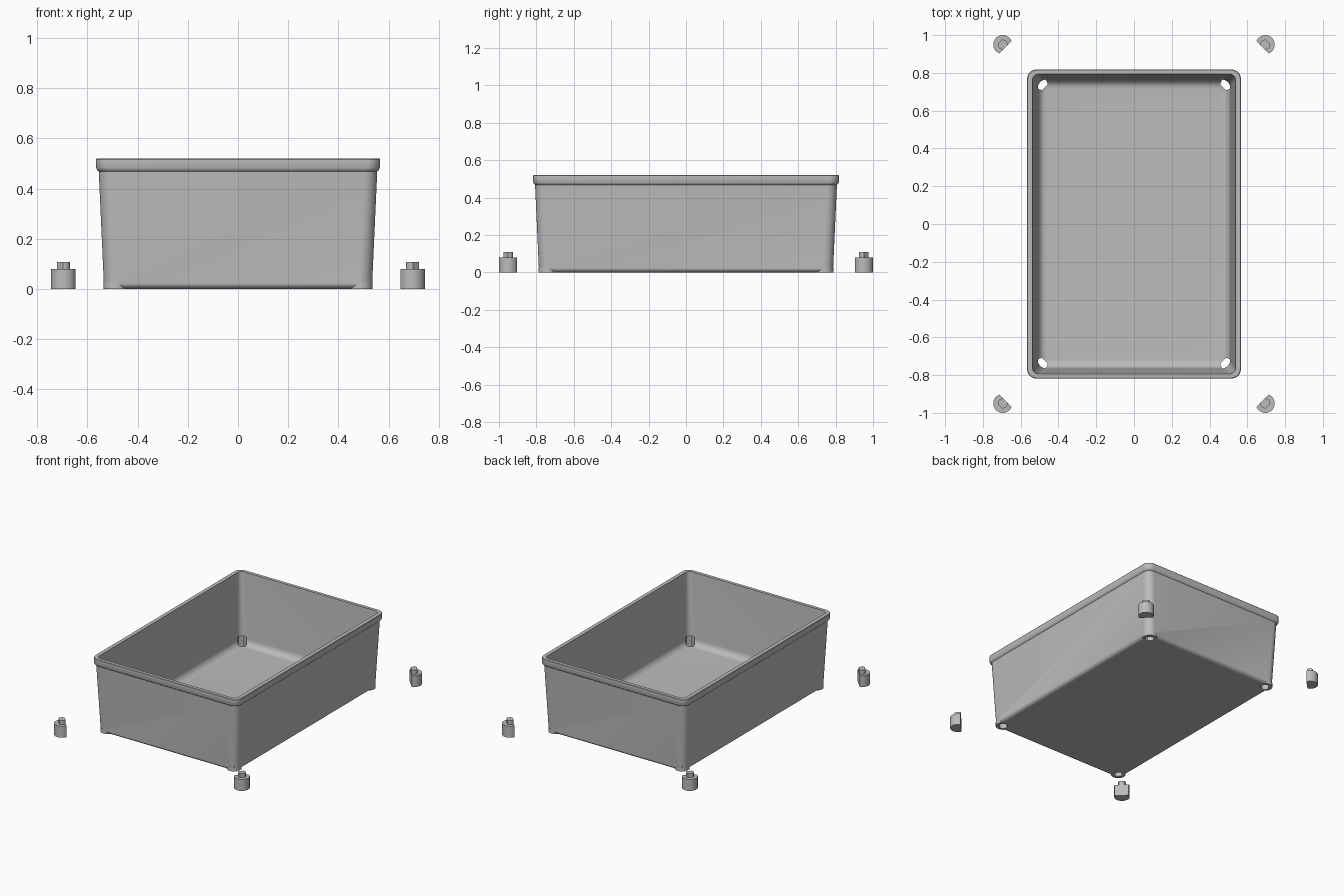
import bpy, bmesh, math

if "Cube" in bpy.data.objects:
    bpy.data.objects.remove(bpy.data.objects["Cube"], do_unlink=True)

grey = bpy.data.materials.new("light_grey_plastic")
grey.use_nodes = True
grey.diffuse_color = (0.5, 0.5, 0.5, 1)
grey.node_tree.nodes["Principled BSDF"].inputs["Base Color"].default_value = (0.5, 0.5, 0.5, 1)

CORNERS = [(sx, sy) for sx in (-1, 1) for sy in (-1, 1)]
HOLE_X, HOLE_Y = 0.488, 0.74
FOOT_X, FOOT_Y = 0.695, 0.95


def rounded_rect(hx, hy, r, seg=10):
    """Counter-clockwise outline of a rounded rectangle."""
    pts = []
    for q, (sx, sy) in enumerate([(1, 1), (-1, 1), (-1, -1), (1, -1)]):
        for i in range(seg + 1):
            a = (q + i / seg) * math.pi / 2
            pts.append((sx * (hx - r) + r * math.cos(a), sy * (hy - r) + r * math.sin(a)))
    return pts


def flat_circle(cx, cy, r, sx, sy, inner, outer=1, seg=48):
    """Circle trimmed by flats that face toward and away from the model's centre."""
    ux, uy = sx * math.sqrt(0.5), sy * math.sqrt(0.5)
    inner, outer = min(inner, r), min(outer, r)
    # arcs between the flats, as angles from the outward direction
    lo, hi = math.acos(outer / r), math.acos(-inner / r)
    half = [lo + (hi - lo) * i / (seg // 2) for i in range(seg // 2 + 1)]
    angles = half + [-a for a in reversed(half)]
    if outer == r:
        angles = angles[:-1]
    return [(cx + r * (math.cos(a) * ux - math.sin(a) * uy),
             cy + r * (math.cos(a) * uy + math.sin(a) * ux)) for a in angles]


def loft(name, rings):
    """Closed solid through a list of (outline, z) rings."""
    bm = bmesh.new()
    loops = [[bm.verts.new((x, y, z)) for x, y in outline] for outline, z in rings]
    n = len(loops[0])
    for a, b in zip(loops, loops[1:]):
        for i in range(n):
            j = (i + 1) % n
            bm.faces.new((a[i], a[j], b[j], b[i]))
    bm.faces.new(loops[0][::-1])
    bm.faces.new(loops[-1])
    bmesh.ops.recalc_face_normals(bm, faces=bm.faces)
    mesh = bpy.data.meshes.new(name)
    bm.to_mesh(mesh)
    bm.free()
    mesh.materials.append(grey)
    obj = bpy.data.objects.new(name, mesh)
    bpy.context.collection.objects.link(obj)
    return obj


def activate(obj):
    bpy.ops.object.select_all(action='DESELECT')
    obj.select_set(True)
    bpy.context.view_layer.objects.active = obj


def combine(obj, tool, operation):
    activate(obj)
    mod = obj.modifiers.new(operation.lower(), 'BOOLEAN')
    mod.operation, mod.object, mod.solver = operation, tool, 'EXACT'
    bpy.ops.object.modifier_apply(modifier=mod.name)
    bpy.data.objects.remove(tool, do_unlink=True)


def smooth(obj):
    activate(obj)
    bpy.ops.object.shade_smooth_by_angle(angle=math.radians(32))


def fillet(hx, hy, z, r, corner, steps=8):
    """Rings that round the bottom edge of a tray with radius r."""
    rings = []
    for i in range(steps + 1):
        a = i / steps * math.pi / 2
        d = r * (1 - math.sin(a))
        rings.append((rounded_rect(hx - d, hy - d, max(corner - d, 0.012)),
                      z + r * (1 - math.cos(a))))
    return rings


# Tapered outer shell with a thick rounded rim
shell_rings = fillet(0.535, 0.787, 0, 0.028, 0.05)
for grow, z in [(0.02, 0.468), (0.026, 0.473), (0.03, 0.482), (0.031, 0.51),
                (0.0305, 0.517), (0.028, 0.52)]:
    shell_rings.append((rounded_rect(0.535 + grow, 0.787 + grow, 0.05), z))
tray = loft("tray", shell_rings)

# Round corner bosses reaching down to the base plane
for sx, sy in CORNERS:
    boss = flat_circle(sx * HOLE_X, sy * HOLE_Y, 0.048, sx, sy, 1)
    combine(tray, loft("boss", [(boss, 0), (boss, 0.029)]), 'UNION')

# Hollow inside with filleted floor
cavity = fillet(0.508, 0.764, 0.032, 0.045, 0.045)
cavity += [(rounded_rect(0.537, 0.793, 0.03), 0.52), (rounded_rect(0.538, 0.794, 0.03), 0.56)]
combine(tray, loft("cavity", cavity), 'DIFFERENCE')

# Keyed holes through the floor corners
for sx, sy in CORNERS:
    hole = flat_circle(sx * HOLE_X, sy * HOLE_Y, 0.03, sx, sy, 0.024, 0.024)
    combine(tray, loft("hole", [(hole, -0.05), (hole, 0.09)]), 'DIFFERENCE')
smooth(tray)

# Loose feet: trimmed round body with a keyed peg on top
for sx, sy in CORNERS:
    name = ("back" if sy > 0 else "front") + ("_left" if sx > 0 else "_right") + "_foot"
    x, y = sx * FOOT_X, sy * FOOT_Y
    body = flat_circle(x, y, 0.05, sx, sy, 0.021)
    peg = flat_circle(x, y, 0.026, sx, sy, 0.02, 0.02)
    foot = loft(name, [(body, 0), (body, 0.08)])
    combine(foot, loft("peg", [(peg, 0.05), (peg, 0.108)]), 'UNION')
    smooth(foot)
